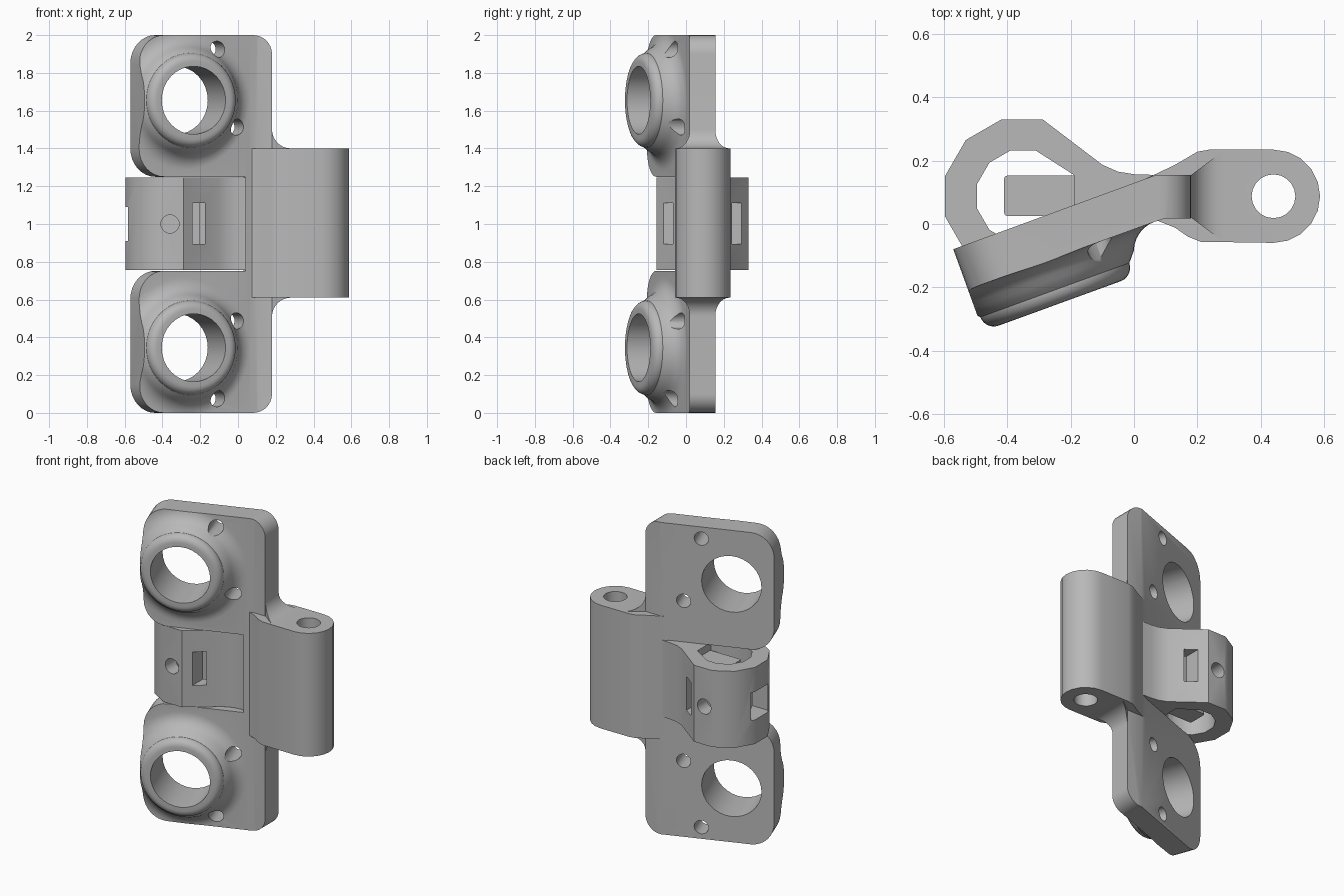
import bpy, bmesh, math
from mathutils import Vector, Matrix

if "Cube" in bpy.data.objects:
    bpy.data.objects.remove(bpy.data.objects["Cube"])

TILT = math.radians(20)
U = Vector((math.cos(TILT), math.sin(TILT), 0))      # along the tilted plate
N = Vector((math.sin(TILT), -math.cos(TILT), 0))     # out of its front face
AXIS_Y = 0.0875                                      # shared mid plane of barrel and loop


def loft(name, loops):
    """Closed solid through matching 3D loops, capped at both ends."""
    bm = bmesh.new()
    rings = [[bm.verts.new(p) for p in loop] for loop in loops]
    k = len(rings[0])
    for a, b in zip(rings, rings[1:]):
        for i in range(k):
            j = (i + 1) % k
            bm.faces.new((a[i], a[j], b[j], b[i]))
    bm.faces.new(rings[0])
    bm.faces.new(rings[-1])
    bmesh.ops.recalc_face_normals(bm, faces=bm.faces[:])
    me = bpy.data.meshes.new(name)
    bm.to_mesh(me)
    bm.free()
    ob = bpy.data.objects.new(name, me)
    bpy.context.collection.objects.link(ob)
    return ob


def prism(name, pts, z0, z1):
    return loft(name, [[(x, y, z) for x, y in pts] for z in (z0, z1)])


def box(name, x0, x1, y0, y1, z0, z1):
    return prism(name, [(x0, y0), (x1, y0), (x1, y1), (x0, y1)], z0, z1)


def lathe(name, profile, origin, axis, side, segs):
    """Solid of revolution from (radius, height) pairs."""
    up = axis.cross(side)
    loops = []
    for r, h in profile:
        loops.append([Vector(origin) + axis * h
                      + side * (r * math.cos(2 * math.pi * i / segs))
                      + up * (r * math.sin(2 * math.pi * i / segs)) for i in range(segs)])
    return loft(name, loops)


def combine(target, tool, op):
    mod = target.modifiers.new(op, 'BOOLEAN')
    mod.operation, mod.object, mod.solver = op, tool, 'EXACT'
    bpy.context.view_layer.objects.active = target
    bpy.ops.object.modifier_apply(modifier=mod.name)
    bpy.data.objects.remove(tool, do_unlink=True)


def arc(cx, cy, r, a0, a1, steps):
    out = []
    for i in range(steps + 1):
        a = math.radians(a0 + (a1 - a0) * i / steps)
        out.append((cx + r * math.cos(a), cy + r * math.sin(a)))
    return out


def rounded(corners, steps=8):
    """Polygon from (x, y, radius) corners."""
    out = []
    for i, (x, y, r) in enumerate(corners):
        p = Vector((x, y))
        if not r:
            out.append((x, y))
            continue
        d1 = (Vector(corners[i - 1][:2]) - p).normalized()
        d2 = (Vector(corners[(i + 1) % len(corners)][:2]) - p).normalized()
        c = p + (d1 + d2) * r
        for s in range(steps + 1):
            t = math.pi / 2 * s / steps
            out.append(tuple(c - r * (d2 * math.cos(t) + d1 * math.sin(t))))
    return out


# Bent mounting plate
body = prism("hinge_body", [(-0.664, -0.114), (0.07, 0.155), (0.3, 0.155), (0.3, 0.018),
                            (0.1, 0.018), (0.065, 0.007), (-0.618, -0.241)], -0.2, 2.2)

# Flared round bosses on the plate front
BOSS = Vector((-0.2825, -0.119, 0))
profile = [(0.36, -0.06)]
profile += arc(0.36, 0.1, 0.1, 270, 190, 7)
profile += [(0.25, 0.095)] + arc(0.205, 0.095, 0.045, 10, 90, 5)
for z in (0.345, 1.655):
    boss = lathe("boss", [(r + 0.01 if r > 0.262 else r, h) for r, h in profile],
                 BOSS + Vector((0, 0, z)), N, U, 48)
    combine(body, boss, 'UNION')

# Trim to the rounded plate outline with the gap for the loop
outline = rounded([(-0.57, 0, 0.15), (0.18, 0, 0.1), (0.18, 2, 0.1), (-0.57, 2, 0.15),
                   (-0.57, 1.25, 0.15), (0.04, 1.25, 0), (0.04, 0.752, 0), (-0.57, 0.752, 0.15)])


def slant(x, y):
    return x - (y + 0.08) * math.tan(TILT) if x < -0.3 else x


trim = loft("trim", [[(slant(x, y), y, z) for x, z in outline] for y in (0.45, -0.55)])
combine(body, trim, 'INTERSECT')

# Hinge barrel with flared neck
barrel = arc(0.44, AXIS_Y, 0.147, -90, 90, 10)
barrel += [(0.24, 0.235), (0.2, 0.228), (0.13, 0.187), (0.08, 0.163), (0.03, 0.14),
           (0.03, 0.03), (0.07, 0.012), (0.13, -0.012), (0.17, -0.04), (0.21, -0.056)]
combine(body, prism("barrel", barrel, 0.61, 1.4), 'UNION')

# Concave gussets between plate edge and barrel ends
for s in (-1, 1):
    pts = [(0.16, 0.33), (0.28, 0.33)] + arc(0.28, 0.495, 0.1, 270, 180, 8) + [(0.16, 0.495)]
    gusset = loft("gusset", [[(x, AXIS_Y + k * (0.067 + (x - 0.18) * 0.75), 1.005 + s * z)
                              for x, z in pts] for k in (-1, 1)])
    combine(body, gusset, 'UNION')

# Tear-shaped latch loop
loop = arc(-0.353, AXIS_Y, 0.251, 75, 285, 7)
lower = [(-0.1, -0.012), (-0.05, 0.01), (0.0, 0.018), (0.06, 0.02)]
loop += lower + [(x, 2 * AXIS_Y - y) for x, y in reversed(lower)]
latch = prism("latch_loop", loop, 0.756, 1.247)
inner = arc(-0.35, AXIS_Y, 0.15, 75, 285, 7) + [(-0.19, 0.02), (-0.19, 0.155)]
combine(latch, prism("loop_hole", inner, 0.5, 1.5), 'DIFFERENCE')
# Slots, pin holes and end notch in the loop wall
combine(latch, box("end_notch", -0.7, -0.43, 0.0, 0.175, 0.91, 1.09), 'DIFFERENCE')
for y0, y1 in ((-0.4, 0.012), (0.163, 0.6)):
    combine(latch, box("slot", -0.24, -0.175, y0, y1, 0.895, 1.11), 'DIFFERENCE')
    pin = lathe("pin_hole", [(0.048, 0), (0.048, y1 - y0)], (-0.36, y0, 1.0),
                Vector((0, 1, 0)), Vector((1, 0, 0)), 24)
    combine(latch, pin, 'DIFFERENCE')
# Tongue inside the loop
combine(latch, prism("tongue", rounded([(-0.41, 0.025, 0.012), (-0.12, 0.025, 0),
                                        (-0.12, 0.153, 0), (-0.41, 0.153, 0.012)], 3),
                     0.8, 1.2), 'UNION')
combine(body, latch, 'UNION')

# Barrel bore
combine(body, lathe("bore", [(0.069, 0), (0.069, 2)], (0.44, AXIS_Y, 0),
                    Vector((0, 0, 1)), Vector((1, 0, 0)), 20), 'DIFFERENCE')
# Large boss bores and small screw holes, mirrored about mid height
for s in (-1, 1):
    for x, y, dz, r in ((BOSS.x, BOSS.y, 0.655, 0.18), (-0.112, -0.057, 0.925, 0.043),
                        (-0.012, -0.02, 0.513, 0.043)):
        bore = lathe("bore", [(r, -0.4), (r, 0.4)], (x, y, 1 + s * dz), N, U, 32)
        combine(body, bore, 'DIFFERENCE')

# Plain grey finish
grey = bpy.data.materials.new("plain_grey")
grey.diffuse_color = (0.48, 0.48, 0.48, 1)
grey.use_nodes = True
grey.node_tree.nodes["Principled BSDF"].inputs["Base Color"].default_value = grey.diffuse_color
body.data.materials.clear()
body.data.materials.append(grey)
for p in body.data.polygons:
    p.material_index = 0
bpy.ops.object.select_all(action='DESELECT')
body.select_set(True)
bpy.context.view_layer.objects.active = body
bpy.ops.object.shade_smooth_by_angle(angle=math.radians(32))
